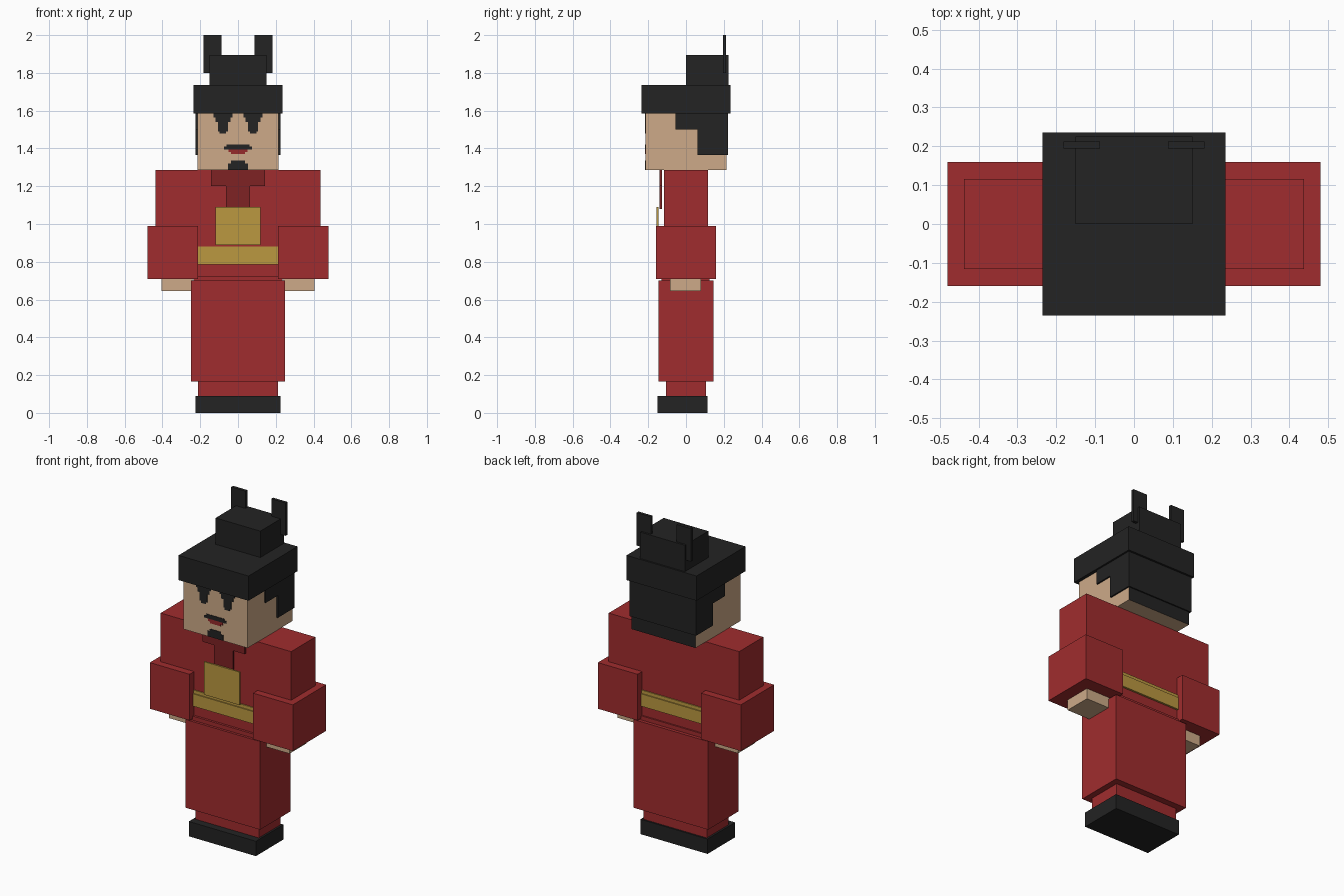
import bpy
import bmesh

if "Cube" in bpy.data.objects:
    bpy.data.objects.remove(bpy.data.objects["Cube"])


def linear(c):
    c /= 255
    return c / 12.92 if c <= 0.04045 else ((c + 0.055) / 1.055) ** 2.4


def material(name, r, g, b):
    m = bpy.data.materials.new(name)
    m.diffuse_color = (linear(r), linear(g), linear(b), 1)
    m.use_nodes = True
    m.node_tree.nodes["Principled BSDF"].inputs["Base Color"].default_value = m.diffuse_color
    return m


RED = material("robe red", 160, 44, 46)
DARK_RED = material("collar dark red", 126, 34, 36)
SKIN = material("skin", 205, 170, 136)
GOLD = material("gold", 187, 152, 64)
BLACK = material("black", 35, 35, 35)
LIPS = material("lip red", 150, 42, 42)


def finish(name, bm, mat):
    bmesh.ops.recalc_face_normals(bm, faces=bm.faces)
    mesh = bpy.data.meshes.new(name)
    bm.to_mesh(mesh)
    bm.free()
    mesh.materials.append(mat)
    obj = bpy.data.objects.new(name, mesh)
    bpy.context.collection.objects.link(obj)
    return obj


def box(name, mat, x, y, z):
    """Box given by its (min, max) range on each axis."""
    bm = bmesh.new()
    bmesh.ops.create_cube(bm, size=1)
    for v in bm.verts:
        for i, (lo, hi) in enumerate((x, y, z)):
            v.co[i] = hi if v.co[i] > 0 else lo
    return finish(name, bm, mat)


def wide(name, mat, half_x, y, z):
    return box(name, mat, (-half_x, half_x), y, z)


def pair(name, mat, x, y, z):
    box("right_" + name, mat, x, y, z)
    box("left_" + name, mat, (-x[1], -x[0]), y, z)


def plate(name, mat, points, axis, start, depth):
    """Flat outline extruded along x (points are y, z) or y (points are x, z)."""
    bm = bmesh.new()
    verts = [bm.verts.new((start, a, b) if axis == "x" else (a, start, b)) for a, b in points]
    face = bm.faces.new(verts)
    new = bmesh.ops.extrude_face_region(bm, geom=[face])["geom"]
    move = (depth, 0, 0) if axis == "x" else (0, depth, 0)
    bmesh.ops.translate(bm, verts=[g for g in new if isinstance(g, bmesh.types.BMVert)], vec=move)
    return finish(name, bm, mat)


def stepped(rows, cx=0):
    """Symmetric stepped outline from (half width, top z, bottom z) rows."""
    right = [p for w, t, b in rows for p in ((w, t), (w, b))]
    return [(cx + w, z) for w, z in right] + [(cx - w, z) for w, z in reversed(right)]


# Shoes, legs and skirt
wide("shoes", BLACK, 0.225, (-0.15, 0.115), (0, 0.09))
wide("legs", RED, 0.213, (-0.105, 0.105), (0.09, 0.165))
wide("skirt", RED, 0.25, (-0.145, 0.145), (0.165, 0.70))
wide("waist_hem", RED, 0.235, (-0.13, 0.125), (0.70, 0.725))

# Torso, arms and hands
wide("torso", RED, 0.213, (-0.116, 0.116), (0.70, 1.285))
pair("upper_arm", RED, (0.213, 0.438), (-0.116, 0.116), (0.72, 1.285))
pair("sleeve", RED, (0.213, 0.48), (-0.16, 0.16), (0.71, 0.99))
pair("hand", SKIN, (0.24, 0.405), (-0.085, 0.08), (0.645, 0.71))

# Belt, chest panel and collar
wide("belt", GOLD, 0.214, (-0.128, 0.128), (0.785, 0.86))
wide("belt_top", GOLD, 0.214, (-0.122, 0.122), (0.86, 0.88))
wide("chest_panel", GOLD, 0.12, (-0.155, -0.146), (0.89, 1.09))
plate("collar", DARK_RED, stepped([(0.142, 1.285, 1.2), (0.063, 1.2, 1.08)]), "y", -0.14, 0.012)

# Head with its back face covered by hair
head = wide("head", SKIN, 0.215, (-0.215, 0.215), (1.285, 1.72))
head.data.materials.append(BLACK)
for p in head.data.polygons:
    if p.normal.y > 0.5:
        p.material_index = 1

# Cap, top knot and upright wings
wide("cap", BLACK, 0.235, (-0.235, 0.235), (1.585, 1.735))
wide("top_knot", BLACK, 0.15, (0, 0.225), (1.735, 1.895))
pair("cap_wing", BLACK, (0.087, 0.182), (0.195, 0.213), (1.80, 2.0))

# Hair on the sides and back
side_hair = [(-0.055, 1.585), (-0.055, 1.5), (0.062, 1.5), (0.062, 1.365),
             (0.223, 1.365), (0.223, 1.585)]
for label, s in (("right", 1), ("left", -1)):
    plate(label + "_side_hair", BLACK, side_hair, "x", s * 0.215, s * 0.009)
wide("back_hair", BLACK, 0.215, (0.215, 0.223), (1.365, 1.585))

# Face details as thin stepped plates
FACE = (-0.218, 0.004)
for label, s in (("right", 1), ("left", -1)):
    eye = stepped([(0.05, 1.585, 1.565), (0.04, 1.565, 1.54), (0.026, 1.54, 1.49),
                   (0.017, 1.49, 1.478)], s * 0.08)
    plate(label + "_eye", BLACK, eye, "y", *FACE)
plate("moustache", BLACK, stepped([(0.06, 1.42, 1.41), (0.075, 1.41, 1.395)]), "y", *FACE)
plate("lips", LIPS, stepped([(0.05, 1.395, 1.38), (0.036, 1.38, 1.37)]), "y", *FACE)
plate("goatee", BLACK, stepped([(0.038, 1.335, 1.32), (0.052, 1.32, 1.287)]), "y", *FACE)
